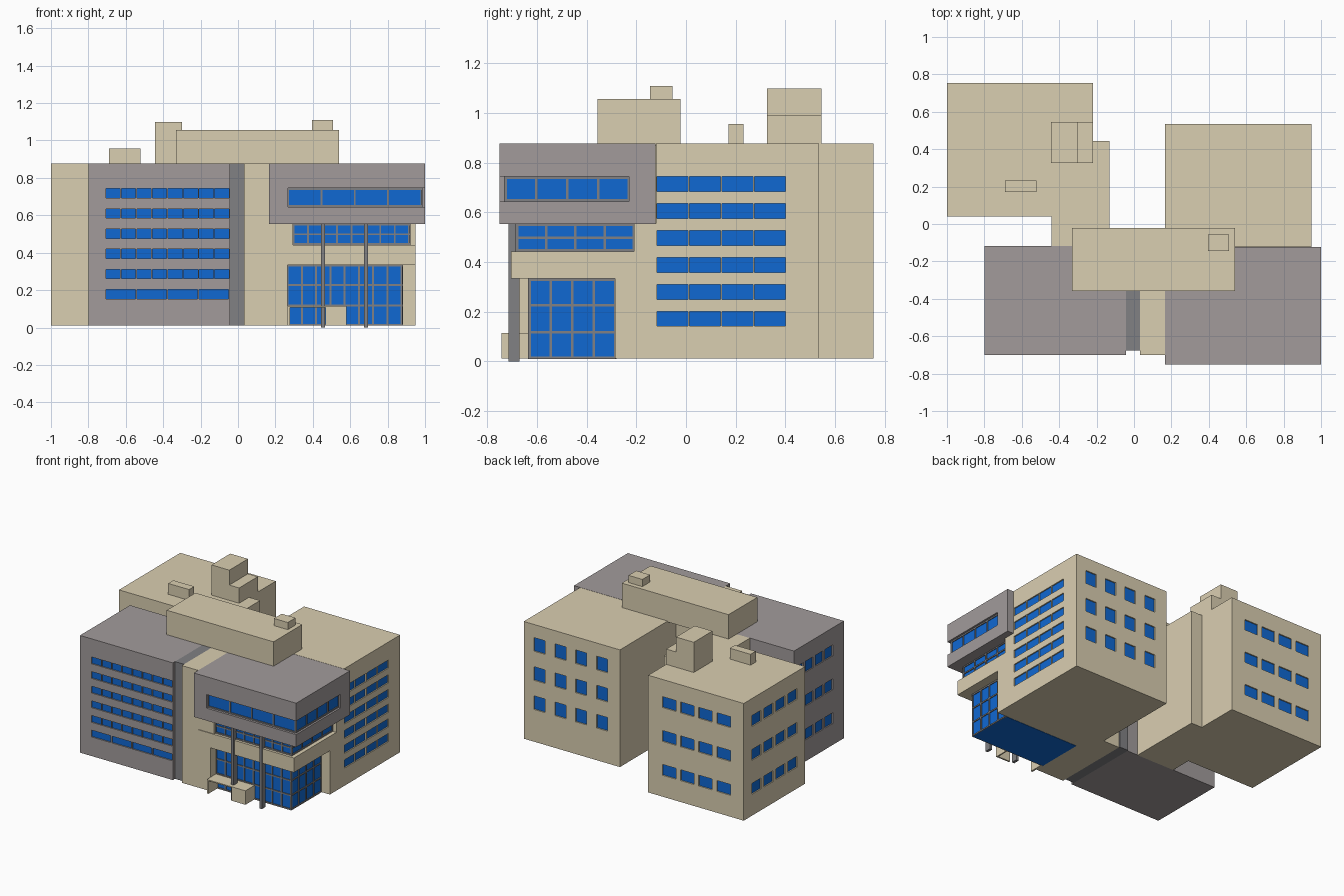
import bpy, bmesh

if "Cube" in bpy.data.objects:
    bpy.data.objects.remove(bpy.data.objects["Cube"])

def material(name, rgb):
    m = bpy.data.materials.new(name)
    m.diffuse_color = (*rgb, 1)
    m.use_nodes = True
    m.node_tree.nodes["Principled BSDF"].inputs["Base Color"].default_value = m.diffuse_color
    return m

BEIGE = material("beige_wall", (0.70, 0.62, 0.44))
GREY = material("grey_cladding", (0.36, 0.33, 0.33))
DARK = material("dark_metal", (0.22, 0.22, 0.23))
BLUE = material("blue_glass", (0.005, 0.14, 0.65))

def finish(name, bm, mat):
    bmesh.ops.recalc_face_normals(bm, faces=bm.faces)
    me = bpy.data.meshes.new(name)
    bm.to_mesh(me)
    bm.free()
    me.materials.append(mat)
    ob = bpy.data.objects.new(name, me)
    bpy.context.collection.objects.link(ob)
    return ob

def boxes(name, spans, mat):
    """One object made of boxes, each (x0, x1, y0, y1, z0, z1)."""
    bm = bmesh.new()
    for x0, x1, y0, y1, z0, z1 in spans:
        vs = bmesh.ops.create_cube(bm, size=1)["verts"]
        for v in vs:
            v.co = (x1 if v.co.x > 0 else x0, y1 if v.co.y > 0 else y0,
                    z1 if v.co.z > 0 else z0)
    return finish(name, bm, mat)

def box(name, x0, x1, y0, y1, z0, z1, mat=BEIGE):
    return boxes(name, [(x0, x1, y0, y1, z0, z1)], mat)

def spread(start, pitch, width, n):
    return [(start + i * pitch, start + i * pitch + width) for i in range(n)]

def windows(name, wall, axis, face, sign, cells):
    """Cut recesses for cells (u0, u1, z0, z1) and set glass panes in them."""
    def span(a, b, c):
        p, q = sorted((face + sign * a, face + sign * b))
        return (p, q, c[0], c[1], c[2], c[3]) if axis == "x" else (c[0], c[1], p, q, c[2], c[3])
    cutter = boxes(name + "_cutter", [span(-0.014, 0.01, c) for c in cells], DARK)
    cutter.hide_render = True
    mod = wall.modifiers.new("openings", "BOOLEAN")
    mod.operation, mod.solver, mod.object = "DIFFERENCE", "EXACT", cutter
    bpy.context.view_layer.objects.active = wall
    bpy.ops.object.modifier_apply(modifier=mod.name)
    bpy.data.objects.remove(cutter)
    boxes(name, [span(-0.014, -0.009, c) for c in cells], BLUE)

def grid(cols, rows):
    return [(*c, *r) for c in cols for r in rows]

def curtain_wall(name, x0, x1, y0, y1, z0, z1, nx, ny, nz, t=0.005):
    """Glass volume with mullions on its front and right faces."""
    box(name + "_glass", x0, x1, y0, y1, z0, z1, BLUE)
    d, bars = 0.006, []
    for i in range(nx + 1):
        x = x0 + (x1 - x0) * i / nx
        bars.append((x - t, x + t, y0 - d, y0 + d, z0, z1))
    for i in range(1, ny + 1):
        y = y0 + (y1 - y0) * i / ny
        bars.append((x1 - d, x1 + d, y - t, y + t, z0, z1))
    for i in range(nz + 1):
        z = min(max(z0 + (z1 - z0) * i / nz, z0 + t), z1 - t)
        bars.append((x0, x1 + d, y0 - d, y0 + d, z - t, z + t))
        bars.append((x1 - d, x1 + d, y0, y1, z - t, z + t))
    boxes(name + "_mullions", bars, DARK)

B, T = 0.012, 0.877          # base and roof heights

# Rear left wing and its connecting block
rear_left = box("rear_left_wing", -1, -0.22, 0.04, 0.755, B, T)
box("connecting_block", -0.44, -0.13, -0.118, 0.443, B, T)
rows3 = spread(0.17, 0.25, 0.08, 3)
windows("rear_left_back_windows", rear_left, "y", 0.755, 1,
        grid(spread(-0.89, 0.148, 0.11, 4), rows3))
windows("rear_left_side_windows", rear_left, "x", -1, -1,
        grid(spread(0.132, 0.141, 0.105, 4), rows3))

# Grey front left wing
front_left = box("front_left_wing", -0.8, -0.042, -0.7, -0.117, B, T, GREY)
rows6 = spread(0.153, 0.108, 0.05, 6)
windows("front_left_windows", front_left, "y", -0.7, -1,
        grid(spread(-0.707, 0.083, 0.077, 8), rows6[1:])
        + grid(spread(-0.707, 0.1665, 0.158, 4), rows6[:1]))
windows("front_left_side_windows", front_left, "x", -0.8, -1,
        grid(spread(-0.57, 0.115, 0.09, 4), rows3))

# Recessed dark strip and beige stair tower
box("dark_recess_strip", -0.042, 0.032, -0.675, -0.11, B, T, DARK)
box("stair_tower", 0.032, 0.165, -0.7, -0.118, B, T)
box("entrance_side_wall", 0.165, 0.265, -0.7, -0.118, B, 0.555)
box("upper_side_wall", 0.265, 0.295, -0.7, -0.2, 0.44, 0.555)

# Right wing: side profile extruded across its width
profile = [(0.535, B), (0.535, T), (-0.12, T), (-0.12, 0.555), (-0.21, 0.555), (-0.21, 0.442),
           (-0.705, 0.442), (-0.705, 0.335), (-0.285, 0.335), (-0.285, B)]
bm = bmesh.new()
f = bm.faces.new([bm.verts.new((0.165, y, z)) for y, z in profile])
ext = bmesh.ops.extrude_face_region(bm, geom=[f])["geom"]
bmesh.ops.translate(bm, vec=(0.785, 0, 0), verts=[g for g in ext if isinstance(g, bmesh.types.BMVert)])
right_wing = finish("right_wing", bm, BEIGE)
windows("right_side_windows", right_wing, "x", 0.95, 1,
        grid(spread(-0.117, 0.131, 0.125, 4), spread(0.142, 0.1085, 0.06, 6)))
windows("right_back_windows", right_wing, "y", 0.535, 1,
        grid(spread(0.265, 0.171, 0.09, 4), spread(0.25, 0.215, 0.1, 3)))

# Entrance lobby glazing and the clerestory above the beige band
curtain_wall("lobby", 0.265, 0.875, -0.63, -0.285, 0.01, 0.335, 8, 4, 3)
curtain_wall("clerestory", 0.297, 0.915, -0.68, -0.21, 0.442, 0.555, 8, 4, 2)

# Grey overhanging storey with a corner ribbon window
boxes("overhang_storey", [
    (0.165, 1, -0.75, -0.122, 0.553, 0.645),
    (0.165, 1, -0.75, -0.122, 0.745, T),
    (0.165, 0.268, -0.75, -0.122, 0.645, 0.745),
    (0.268, 1, -0.23, -0.122, 0.645, 0.745)], GREY)
curtain_wall("ribbon_window", 0.268, 0.98, -0.727, -0.23, 0.645, 0.745, 4, 4, 1)

# Slender columns under the overhang
boxes("columns", [(x - 0.01, x + 0.01, -0.715, -0.67, 0, 0.555) for x in (0.455, 0.685)], DARK)

# Entrance porch
boxes("entrance_porch", [
    (0.265, 0.278, -0.742, -0.63, B, 0.115),
    (0.265, 0.58, -0.742, -0.63, 0.107, 0.115),
    (0.468, 0.58, -0.742, -0.73, B, 0.108),
    (0.57, 0.58, -0.742, -0.63, B, 0.108)], BEIGE)

# Rooftop plant rooms
box("penthouse", -0.332, 0.54, -0.357, -0.022, 0.87, 1.057)
box("penthouse_vent", 0.395, 0.508, -0.145, -0.055, 1.05, 1.11)
box("roof_tower", -0.445, -0.3, 0.327, 0.545, 0.87, 1.1)
box("roof_tower_step", -0.3, -0.22, 0.327, 0.545, 0.87, 0.99)
box("roof_hatch", -0.69, -0.52, 0.172, 0.232, 0.87, 0.957)
